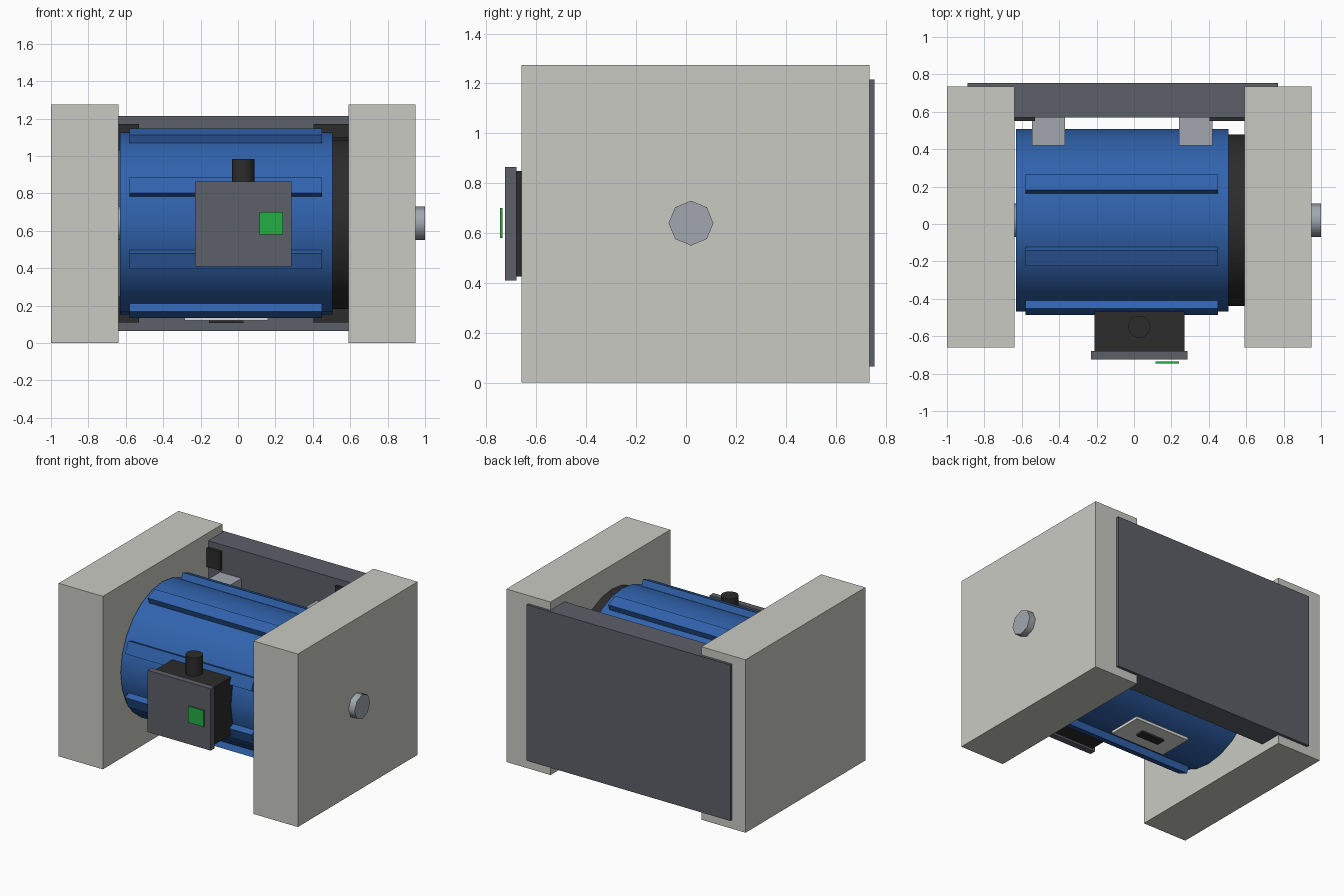
import bpy, math
from mathutils import Matrix

if "Cube" in bpy.data.objects:
    bpy.data.objects.remove(bpy.data.objects["Cube"])


def mat(name, rgb):
    m = bpy.data.materials.new(name)
    m.diffuse_color = (*rgb, 1)
    m.use_nodes = True
    m.node_tree.nodes["Principled BSDF"].inputs["Base Color"].default_value = m.diffuse_color
    return m


STONE = mat("light grey", (0.59, 0.59, 0.55))
BLUE = mat("blue", (0.030, 0.125, 0.42))
SLATE = mat("slate grey", (0.11, 0.115, 0.14))
BLACK = mat("black", (0.025, 0.025, 0.025))
STEEL = mat("steel", (0.36, 0.39, 0.43))
GREEN = mat("green", (0.018, 0.42, 0.06))
PALE = mat("off white", (0.72, 0.72, 0.70))

CY, CZ = 0.02, 0.64  # drum axis


def box(name, x, y, z, m):
    lo, hi = zip(x, y, z)
    bpy.ops.mesh.primitive_cube_add(size=1)
    o = bpy.context.object
    o.name = name
    size = [b - a for a, b in zip(lo, hi)]
    mid = [(a + b) / 2 for a, b in zip(lo, hi)]
    o.data.transform(Matrix.Translation(mid) @ Matrix.Diagonal((*size, 1)))
    o.data.materials.append(m)
    return o


def cyl(name, r, length, centre, sides, m, along_x=True):
    bpy.ops.mesh.primitive_cylinder_add(vertices=sides, radius=r, depth=length)
    o = bpy.context.object
    o.name = name
    rot = Matrix.Rotation(math.pi / 2, 4, 'Y') if along_x else Matrix.Identity(4)
    o.data.transform(Matrix.Translation(centre) @ rot)
    o.data.materials.append(m)
    bpy.ops.object.shade_smooth_by_angle(angle=math.radians(50))
    return o


def drum(name, r, x0, x1, sides, m):
    return cyl(name, r, x1 - x0, ((x0 + x1) / 2, CY, CZ), sides, m)


# End blocks
box("left_end_block", (-1.0, -0.64), (-0.66, 0.735), (0, 1.275), STONE)
box("right_end_block", (0.59, 0.95), (-0.66, 0.735), (0, 1.275), STONE)

# Drum, end ring and shaft
drum("drum", 0.487, -0.63, 0.505, 24, BLUE)
drum("end_ring", 0.458, 0.50, 0.62, 24, BLACK)
drum("shaft", 0.09, -0.75, 1.0, 8, STEEL)

# Cooling fins around the front and top of the drum
for i, deg in enumerate((67.5, 112.5, 157.5, 202.5, 247.5)):
    fin = box(f"fin_{i + 1}", (-0.58, 0.45), (0.45, 0.53), (-0.045, 0.045), BLUE)
    fin.data.transform(Matrix.Translation((0, CY, CZ))
                       @ Matrix.Rotation(math.radians(deg), 4, 'X'))

# Back plate with corner pads and mounting blocks
box("back_plate", (-0.89, 0.77), (0.57, 0.755), (0.065, 1.215), SLATE)
for side, x in (("left", (-0.72, -0.53)), ("right", (0.405, 0.60))):
    for level, z in (("lower", (0.11, 0.25)), ("upper", (1.03, 1.17))):
        box(f"{side}_{level}_pad", x, (0.55, 0.575), z, BLACK)
for side, x in (("left", (-0.545, -0.37)), ("right", (0.24, 0.42))):
    box(f"{side}_mount_block", x, (0.42, 0.575), (0.27, 1.01), STEEL)

# Control box on the front
box("control_box", (-0.21, 0.27), (-0.69, -0.42), (0.425, 0.85), BLACK)
box("control_box_lid", (-0.23, 0.285), (-0.725, -0.68), (0.41, 0.865), SLATE)
box("indicator", (0.115, 0.24), (-0.745, -0.735), (0.58, 0.70), GREEN)
cyl("cable_gland", 0.06, 0.15, (0.028, -0.55, 0.91), 12, BLACK, along_x=False)

# Plate under the drum with a dark slot
box("under_plate", (-0.285, 0.16), (-0.04, 0.22), (0.12, 0.14), PALE)
box("under_slot", (-0.155, 0.03), (0.06, 0.125), (0.106, 0.12), BLACK)
